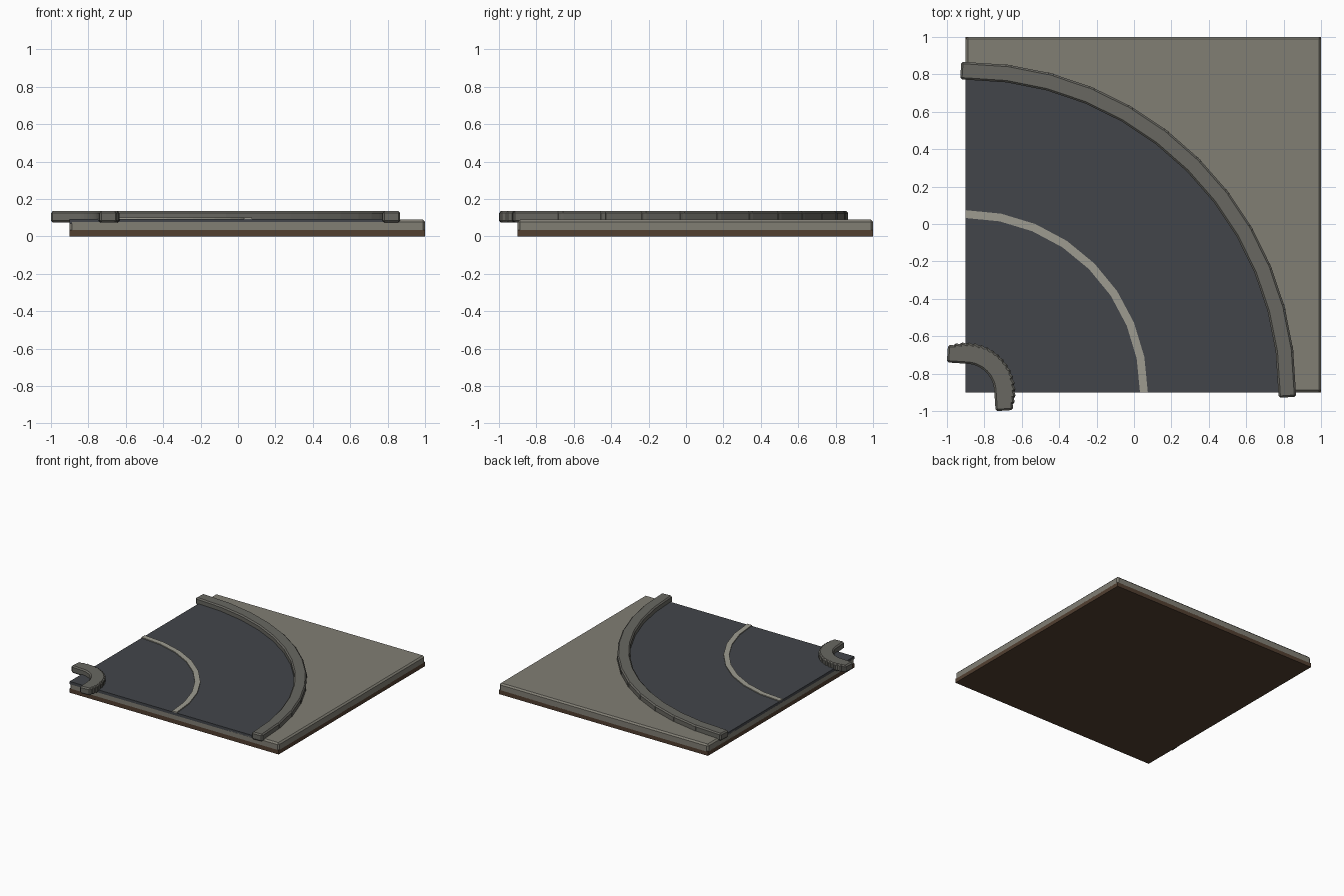
import bpy, bmesh
from math import sin, cos, pi
from mathutils import Matrix, Vector

if "Cube" in bpy.data.objects:
    bpy.data.objects.remove(bpy.data.objects["Cube"])

C = Vector((-0.9, -0.9, 0))  # centre of the turn


def material(name, rgb):
    m = bpy.data.materials.new(name)
    m.diffuse_color = (*rgb, 1)
    m.use_nodes = True
    m.node_tree.nodes["Principled BSDF"].inputs["Base Color"].default_value = m.diffuse_color
    return m


STONE = material("paving", (0.22, 0.21, 0.175))
EARTH = material("earth", (0.085, 0.05, 0.03))
ASPHALT = material("asphalt", (0.055, 0.06, 0.068))
PAINT = material("paint", (0.34, 0.33, 0.28))
KERB = material("kerb_stone", (0.14, 0.137, 0.12))


def finish(name, bm, mat):
    bmesh.ops.recalc_face_normals(bm, faces=bm.faces)
    me = bpy.data.meshes.new(name)
    bm.to_mesh(me)
    bm.free()
    me.materials.append(mat)
    ob = bpy.data.objects.new(name, me)
    bpy.context.collection.objects.link(ob)
    return ob


def add_box(bm, centre, size, turn=0):
    mat = Matrix.Translation(centre) @ Matrix.Rotation(turn, 4, 'Z') @ Matrix.Diagonal((*size, 1))
    bmesh.ops.create_cube(bm, size=1, matrix=mat)


def bevel(ob, width):
    mod = ob.modifiers.new("bevel", 'BEVEL')
    mod.width = width
    mod.segments = 1


def slab(name, z0, z1, mat):
    bm = bmesh.new()
    add_box(bm, (0.05, 0.05, (z0 + z1) / 2), (1.9, 1.9, z1 - z0))
    return finish(name, bm, mat)


def arc_band(name, r0, r1, z0, z1, steps, mat):
    # quarter ring (or a full sector when r0 is 0), extruded upwards
    angles = [pi / 2 * i / steps for i in range(steps + 1)]
    pts = [(r1 * sin(a), r1 * cos(a)) for a in angles]
    pts += [(r0 * sin(a), r0 * cos(a)) for a in reversed(angles)] if r0 else [(0, 0)]
    bm = bmesh.new()
    face = bm.faces.new([bm.verts.new(C + Vector((x, y, z0))) for x, y in pts])
    up = bmesh.ops.extrude_face_region(bm, geom=[face])["geom"]
    bmesh.ops.translate(bm, vec=(0, 0, z1 - z0),
                        verts=[v for v in up if isinstance(v, bmesh.types.BMVert)])
    return finish(name, bm, mat)


def kerb(name, radius, length, count=12):
    # overlapping straight blocks laid along the arc
    bm = bmesh.new()
    for i in range(count):
        a = pi / 2 * (i + 0.5) / count
        centre = C + Vector((radius * sin(a), radius * cos(a), 0.105))
        add_box(bm, centre, (length, 0.094, 0.06), -a)
    bevel(finish(name, bm, KERB), 0.01)


# base tile
slab("earth_base", 0, 0.035, EARTH)
bevel(slab("paving_slab", 0.02, 0.09, STONE), 0.012)

# road surface and centre stripe
arc_band("road", 0, 1.69, 0.07, 0.0925, 24, ASPHALT)
arc_band("centre_stripe", 0.932, 0.974, 0.085, 0.1, 8, PAINT)

# kerbs
kerb("outer_kerb", 1.715, 0.278)
kerb("inner_kerb", 0.2, 0.222)
